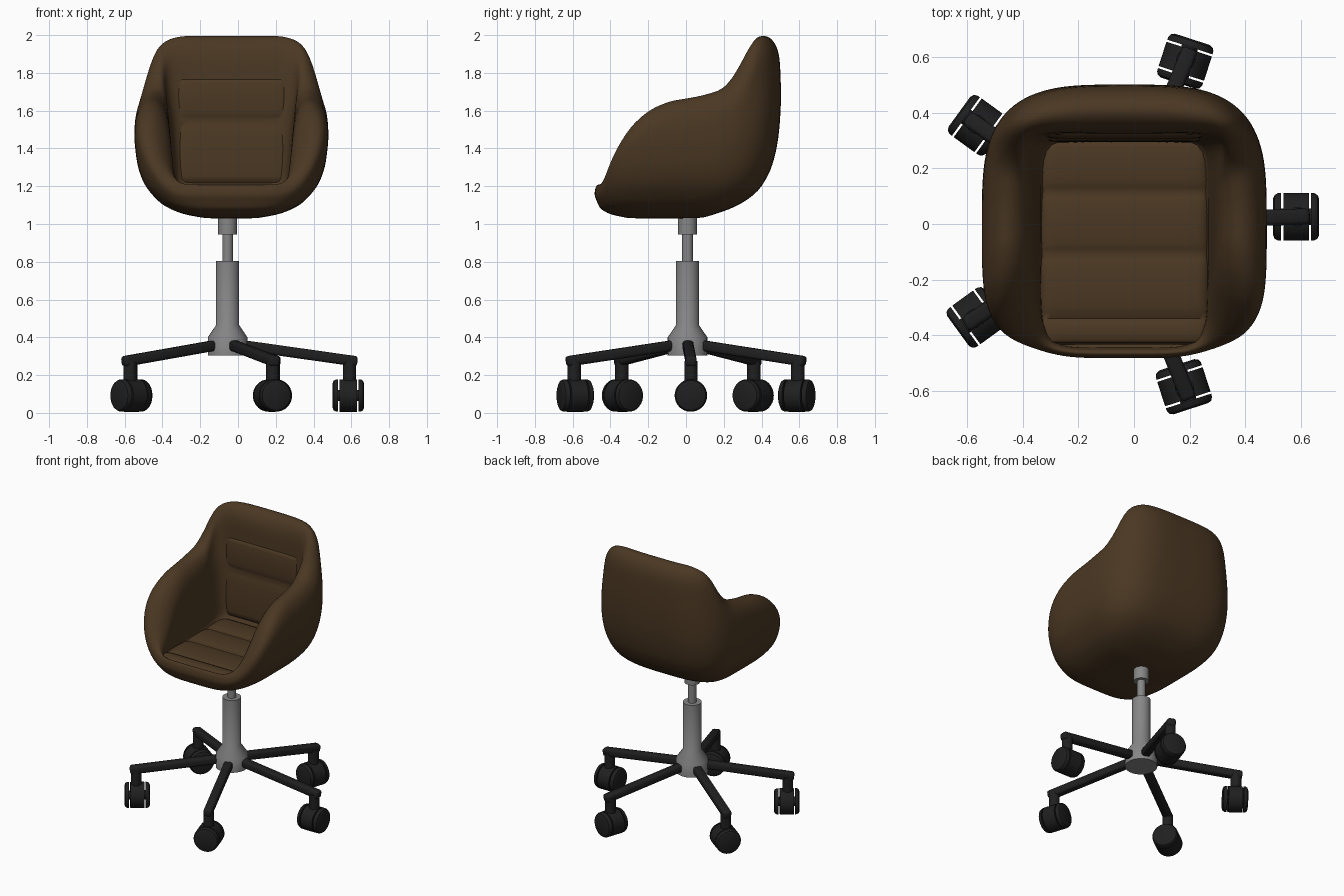
import bpy, bmesh, math
from mathutils import Vector, Matrix

cube = bpy.data.objects.get("Cube")
if cube:
    bpy.data.objects.remove(cube, do_unlink=True)


def material(name, rgb, rough):
    m = bpy.data.materials.new(name)
    m.use_nodes = True
    m.diffuse_color = (*rgb, 1)
    bsdf = m.node_tree.nodes["Principled BSDF"]
    bsdf.inputs["Base Color"].default_value = (*rgb, 1)
    bsdf.inputs["Roughness"].default_value = rough
    return m


LEATHER = material("brown_leather", (0.07, 0.039, 0.0165), 0.6)
STEEL = material("grey_steel", (0.24, 0.24, 0.24), 0.5)
PLASTIC = material("black_plastic", (0.014, 0.014, 0.014), 0.6)

HUB = Vector((-0.055, 0.008, 0))
UP = Vector((0, 0, 1))
SX = -0.035          # centre line of the seat
BOTTOM, FLOOR = 1.03, 1.14


def finish(bm, name, mat, angle=35):
    bmesh.ops.recalc_face_normals(bm, faces=bm.faces)
    me = bpy.data.meshes.new(name)
    bm.to_mesh(me)
    bm.free()
    me.materials.append(mat)
    ob = bpy.data.objects.new(name, me)
    bpy.context.collection.objects.link(ob)
    bpy.ops.object.select_all(action='DESELECT')
    bpy.context.view_layer.objects.active = ob
    ob.select_set(True)
    bpy.ops.object.shade_smooth_by_angle(angle=math.radians(angle))
    return ob


def along(direction, centre):
    return Matrix.Translation(centre) @ direction.to_track_quat('Z', 'Y').to_matrix().to_4x4()


def lathe(name, profile, centre, direction, mat):
    bm = bmesh.new()
    verts = [bm.verts.new((r, 0, z)) for r, z in profile]
    edges = [bm.edges.new(pair) for pair in zip(verts, verts[1:])]
    bmesh.ops.spin(bm, geom=verts + edges, axis=UP, cent=(0, 0, 0), steps=36, angle=2 * math.pi)
    bmesh.ops.remove_doubles(bm, verts=bm.verts, dist=.0005)
    bm.transform(along(direction, centre))
    return finish(bm, name, mat)


def bridge(bm, rings, closed):
    for a, b in zip(rings, rings[1:]):
        n = len(a)
        for i in range(n if closed else n - 1):
            j = (i + 1) % n
            bm.faces.new((a[i], a[j], b[j], b[i]))


def curve(points, t):
    """Linear interpolation through (t, value) points."""
    if t <= points[0][0]:
        return points[0][1]
    for (a, p), (b, q) in zip(points, points[1:]):
        if t <= b:
            return p + (q - p) * (t - a) / (b - a)
    return points[-1][1]


# Seat shell: outer size by height, and rim height by depth
WIDTH = [(1.03, .13), (1.05, .26), (1.1, .37), (1.2, .46), (1.3, .497),
         (1.45, .516), (1.6, .51), (1.8, .482), (1.95, .468)]
BACK = [(1.03, .08), (1.08, .25), (1.16, .38), (1.29, .455), (1.45, .492), (1.66, .505), (1.9, .497)]
FRONT = [(1.03, .3), (1.05, .4), (1.08, .455), (1.15, .485)]
RIM = [(-.46, 1.21), (-.43, 1.28), (-.39, 1.375), (-.29, 1.53), (-.19, 1.615), (-.09, 1.655), (.07, 1.68),
       (.2, 1.715), (.27, 1.775), (.31, 1.87), (.345, 1.95), (.395, 2.0)]
INNER_WIDTH = [(1.2, .3), (1.6, .335), (1.7, .36), (1.85, .405)]


def plan(phi, w, d, n):
    c, s = math.cos(phi), math.sin(phi)
    r = (abs(c / w) ** n + abs(s / d) ** n) ** (-1 / n)
    return Vector((r * c, r * s, 0))


def outer(phi, z):
    behind = math.sin(phi) > 0
    return plan(phi, curve(WIDTH, z), curve(BACK if behind else FRONT, z), 3.6 if behind else 4.4)


def inner(phi, z):
    depth = .315 + .02 * max(0, z - 1.2) if math.sin(phi) > 0 else .445
    return plan(phi, curve(INNER_WIDTH, z), depth, 8)


def shell_column(phi):
    crest = (outer(phi, 1.8).y + inner(phi, 1.8).y) / 2
    top = curve(RIM, crest)
    roll = min(.15, .06 + (top - 1.21) * .2)
    base = top - roll
    pts = []
    for i in range(15):
        z = BOTTOM + (base - BOTTOM) * (i / 14) ** 1.7
        pts.append(outer(phi, z) + UP * z)
    a, b = outer(phi, base), inner(phi, base)
    for k in range(1, 10):
        t = math.pi * k / 10
        pts.append(a.lerp(b, (1 - math.cos(t)) / 2) + UP * (base + roll * math.sin(t)))
    for i in range(8):
        z = base + (FLOOR - base) * i / 7
        pts.append(inner(phi, z) + UP * z)
    return [p + Vector((SX, 0, 0)) for p in pts]


SEGMENTS = 80
columns = [shell_column(2 * math.pi * (i + .5) / SEGMENTS) for i in range(SEGMENTS)]
bm = bmesh.new()
rings = [[bm.verts.new(p) for p in ring] for ring in zip(*columns)]
bridge(bm, rings, True)
bm.faces.new(rings[0])
bm.faces.new(rings[-1])
for _ in range(2):
    bmesh.ops.smooth_vert(bm, verts=[v for r in rings[2:25] for v in r], factor=.35,
                          use_axis_x=True, use_axis_y=True, use_axis_z=True)
shell = finish(bm, "seat_shell", LEATHER, 80)
shell.modifiers.new("smooth", 'SUBSURF').levels = 1


# Padded panels with stitched channels
def padding(name, seams, border, place):
    bm = bmesh.new()
    rows = []
    for a, b in zip(seams, seams[1:]):
        for k in range(12 if b == seams[-1] else 11):
            t = k / 11
            puff = math.sin(math.pi * t) ** .5 if 0 < t < 1 else 0
            end = (k == 0 and a == seams[0]) or (k == 11 and b == seams[-1])
            row = []
            for i in range(41):
                u = -1 + i / 20
                side = 0 if end else 1 - abs(u) ** 20
                h = border + side * (.018 * puff - border)
                row.append(bm.verts.new(place(u * .315 + SX, a + (b - a) * t, h)))
            rows.append(row)
    bridge(bm, rows, False)
    return finish(bm, name, LEATHER, 60)


padding("seat_cushion", [-.435, -.34, -.11, .115, .31], -.03,
        lambda x, v, h: (x, v, 1.185 + h))
padding("back_cushion", [1.19, 1.55, 1.785], -.05,
        lambda x, v, h: (x, .308 + .04 * (v - 1.2) - h, v))

# Gas lift column, turned from one profile
lathe("gas_lift_column",
      [(0, .305), (.105, .305), (.105, .4), (.061, .465), (.061, .805), (.028, .805),
       (.028, .945), (.05, .945), (.05, 1.06), (0, 1.06)], HUB, UP, STEEL)

# Five legs, each with a stem and a twin-disc caster
half = [(0, .083), (.066, .083), (.079, .077), (.085, .066), (.086, .054),
        (.03, .054), (.03, .046), (.086, .046)]
CASTER = half + [(r, -z) for r, z in reversed(half)]
STEMS = [(.59, .026), (.187, .592), (-.567, .359), (-.572, -.34), (.182, -.592)]
for i, (x, y) in enumerate(STEMS):
    foot = Vector((x, y, 0))
    out = (foot - HUB).normalized()
    start = HUB + out * .05 + UP * .362
    end = foot + out * .042 + UP * .272
    bm = bmesh.new()
    bmesh.ops.create_cube(bm, size=1)
    bm.transform(Matrix.Diagonal((.058, .055, (end - start).length, 1)))
    bmesh.ops.bevel(bm, geom=bm.edges[:], offset=.016, segments=3, profile=0.5, affect='EDGES')
    bm.transform(along(end - start, (start + end) / 2))
    finish(bm, f"leg_{i + 1}", PLASTIC)
    lathe(f"caster_stem_{i + 1}", [(0, .13), (.035, .13), (.035, .275), (0, .275)], foot, UP, PLASTIC)

    yaw = math.radians(72 * i)
    axle = Vector((math.cos(yaw), math.sin(yaw), 0))
    lathe(f"caster_{i + 1}", CASTER, foot - out * .006 + UP * .092, axle, PLASTIC)
